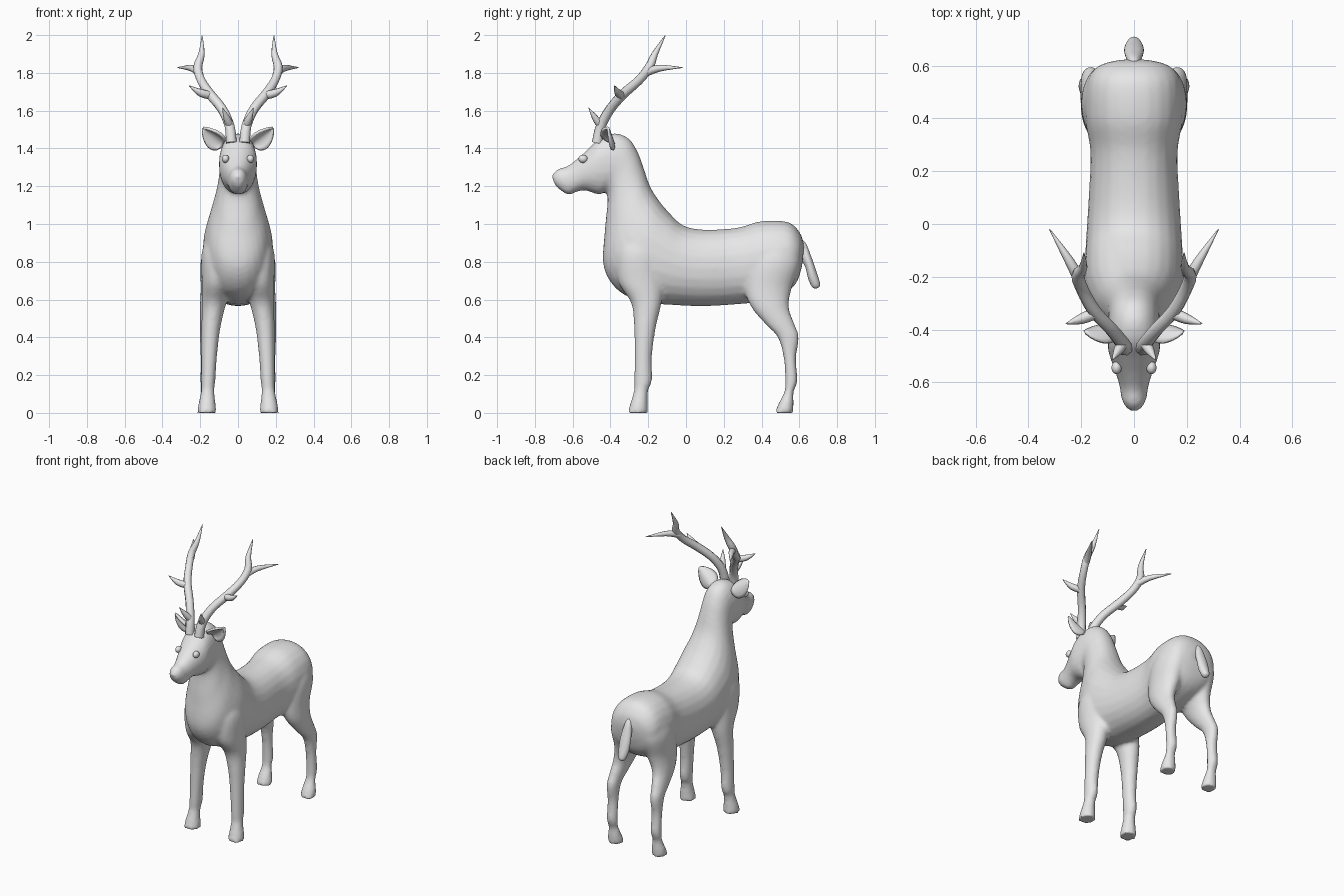
import bpy, bmesh, math
from mathutils import Vector

if "Cube" in bpy.data.objects:
    bpy.data.objects.remove(bpy.data.objects["Cube"])

grey = bpy.data.materials.new("plain_grey")
grey.use_nodes = True
grey.diffuse_color = (.8, .8, .8, 1)
grey.node_tree.nodes["Principled BSDF"].inputs["Base Color"].default_value = (.8, .8, .8, 1)


def spline(rows, steps=5):
    """Smooth curve of rows passing through every given row."""
    pts = [Vector(r) for r in rows]
    out = []
    for i in range(len(pts) - 1):
        a, b, c, d = pts[max(i - 1, 0)], pts[i], pts[i + 1], pts[min(i + 2, len(pts) - 1)]
        for k in range(steps):
            t = k / steps
            out.append((b * 2 + (c - a) * t + (a * 2 - b * 5 + c * 4 - d) * t * t
                        + (b * 3 - a - c * 3 + d) * t ** 3) / 2)
    return out + [pts[-1]]


def loft(bm, rows, side=1, power=1.0, n=24):
    """Skin rings given as (y1, z1, y2, z2, half width, x centre)."""
    rings = []
    for y1, z1, y2, z2, w, x in spline(rows):
        ring = []
        for k in range(n):
            a = math.tau * k / n
            c, s = math.cos(a), math.sin(a)
            c = math.copysign(abs(c) ** power, c)
            s = math.copysign(abs(s) ** power, s)
            ring.append(bm.verts.new((side * (x + w * s),
                                      (y1 + y2 + (y1 - y2) * c) / 2,
                                      (z1 + z2 + (z1 - z2) * c) / 2)))
        rings.append(ring)
    for p, q in zip(rings, rings[1:]):
        for k in range(n):
            bm.faces.new((p[k], p[k - 1], q[k - 1], q[k]))
    bm.faces.new(rings[0])
    bm.faces.new(rings[-1])


def finish(bm, name):
    bmesh.ops.recalc_face_normals(bm, faces=bm.faces)
    mesh = bpy.data.meshes.new(name)
    bm.to_mesh(mesh)
    bm.free()
    mesh.materials.append(grey)
    mesh.shade_smooth()
    ob = bpy.data.objects.new(name, mesh)
    bpy.context.scene.collection.objects.link(ob)
    return ob


# Torso, neck and head as one run of rings (upper point, lower point, half width)
torso = [
    (.625, .88, .615, .78, .06), (.605, .95, .585, .69, .14), (.54, 1.01, .52, .63, .18),
    (.40, 1.015, .40, .59, .185), (.27, .98, .27, .575, .165), (.1, .97, .1, .565, .172),
    (-.01, .99, -.05, .57, .18), (-.08, 1.05, -.2, .585, .186), (-.14, 1.12, -.35, .64, .184),
    (-.19, 1.2, -.435, .77, .155), (-.225, 1.3, -.43, .96, .118), (-.255, 1.38, -.415, 1.12, .1),
    (-.30, 1.45, -.425, 1.17, .097)]
head = [
    (-.37, 1.48, -.455, 1.155, .1), (-.45, 1.46, -.495, 1.165, .099), (-.51, 1.405, -.535, 1.178, .085),
    (-.57, 1.35, -.575, 1.172, .067), (-.63, 1.305, -.615, 1.155, .053),
    (-.68, 1.29, -.645, 1.165, .047), (-.712, 1.255, -.69, 1.2, .025)]

# Legs: front edge, back edge, height, half width, x centre
front_leg = [
    (-.31, -.2, 0, .052, .165), (-.295, -.203, .05, .045, .164), (-.275, -.2, .12, .035, .16),
    (-.275, -.18, .17, .037, .157), (-.273, -.18, .3, .041, .152), (-.275, -.16, .45, .05, .143),
    (-.29, -.13, .58, .064, .127), (-.36, -.12, .7, .078, .114), (-.36, -.14, .86, .07, .12),
    (-.3, -.2, .98, .03, .1)]
hind_leg = [
    (.47, .567, 0, .05, .165), (.49, .57, .05, .044, .165), (.52, .57, .11, .033, .165),
    (.525, .59, .17, .035, .165), (.517, .583, .29, .034, .165), (.485, .598, .4, .038, .164),
    (.42, .575, .47, .045, .158), (.345, .545, .56, .057, .145), (.31, .56, .66, .075, .122),
    (.325, .605, .8, .09, .108), (.39, .57, .93, .06, .1)]

bm = bmesh.new()
loft(bm, [r + (0,) for r in torso + head], power=.92)
for leg in (front_leg, hind_leg):
    for side in (1, -1):
        loft(bm, [(f, z, b, z, w, x) for f, b, z, w, x in leg], side)
body = finish(bm, "body")
fuse = body.modifiers.new("fuse", "REMESH")
fuse.mode = "VOXEL"
fuse.voxel_size = .012
fuse.use_smooth_shade = True
soften = body.modifiers.new("soften", "SMOOTH")
soften.factor = .5
soften.iterations = 5

# Tail
bm = bmesh.new()
loft(bm, [(.55, .95, .56, .88, .02, 0), (.625, .91, .605, .82, .026, 0),
          (.662, .83, .632, .77, .036, 0), (.69, .75, .647, .71, .036, 0),
          (.71, .68, .665, .67, .024, 0), (.695, .66, .68, .658, .008, 0)])
finish(bm, "tail")

# Ears: cupped leaf-shaped sheets with thickness
along = Vector((.8, -.2, .6)).normalized()
across = Vector((-.5, -.45, .6)).normalized()
facing = along.cross(across)
for side, label in ((1, "left"), (-1, "right")):
    bm = bmesh.new()
    rows = []
    for i in range(11):
        u = i / 10
        width = .018 * (1 - u) + .042 * math.sin(math.pi * u ** .8) ** .7 + .003
        row = []
        for j in range(9):
            v = j / 4 - 1
            p = (Vector((.075, -.385, 1.425)) + along * .14 * u
                 + across * width * v + facing * width * .6 * v * v)
            row.append(bm.verts.new((p.x * side, p.y, p.z)))
        rows.append(row)
    for p, q in zip(rows, rows[1:]):
        for j in range(8):
            bm.faces.new((p[j], p[j + 1], q[j + 1], q[j]))
    ear = finish(bm, label + "_ear")
    thick = ear.modifiers.new("thickness", "SOLIDIFY")
    thick.thickness = .014
    thick.offset = 0

    # Eye
    bpy.ops.mesh.primitive_uv_sphere_add(segments=20, ring_count=12, radius=.024,
                                         location=(side * .066, -.545, 1.345))
    eye = bpy.context.object
    eye.name = label + "_eye"
    eye.scale = (.8, 1, .9)
    eye.data.materials.append(grey)
    bpy.ops.object.shade_smooth()

# Antlers: a main beam and three tines, each point with its own radius
beam = [(.035, -.47, 1.43, .03), (.045, -.45, 1.52, .028), (.085, -.4, 1.61, .026),
        (.15, -.33, 1.69, .026), (.195, -.25, 1.76, .024), (.213, -.195, 1.83, .024),
        (.193, -.165, 1.9, .017), (.19, -.11, 1.998, .002)]
brow_tine = [(.042, -.45, 1.52, .022), (.06, -.48, 1.56, .018), (.082, -.515, 1.615, .002)]
middle_tine = [(.14, -.335, 1.68, .022), (.2, -.36, 1.695, .02), (.258, -.378, 1.732, .002)]
outer_tine = [(.205, -.215, 1.8, .022), (.245, -.14, 1.825, .018), (.32, -.02, 1.828, .002)]

for side, label in ((1, "left"), (-1, "right")):
    curve = bpy.data.curves.new(label + "_antler", "CURVE")
    curve.dimensions = "3D"
    curve.bevel_depth = 1
    curve.bevel_resolution = 2
    curve.use_fill_caps = True
    for path in (beam, brow_tine, middle_tine, outer_tine):
        pts = spline(path, 3)
        line = curve.splines.new("POLY")
        line.points.add(len(pts) - 1)
        for target, (x, y, z, r) in zip(line.points, pts):
            target.co = (side * x, y, z, 1)
            target.radius = r
    curve.materials.append(grey)
    antler = bpy.data.objects.new(label + "_antler", curve)
    bpy.context.scene.collection.objects.link(antler)
    bpy.ops.object.select_all(action="DESELECT")
    antler.select_set(True)
    bpy.context.view_layer.objects.active = antler
    bpy.ops.object.convert(target="MESH")
    bpy.ops.object.shade_smooth_by_angle(angle=math.radians(50))
